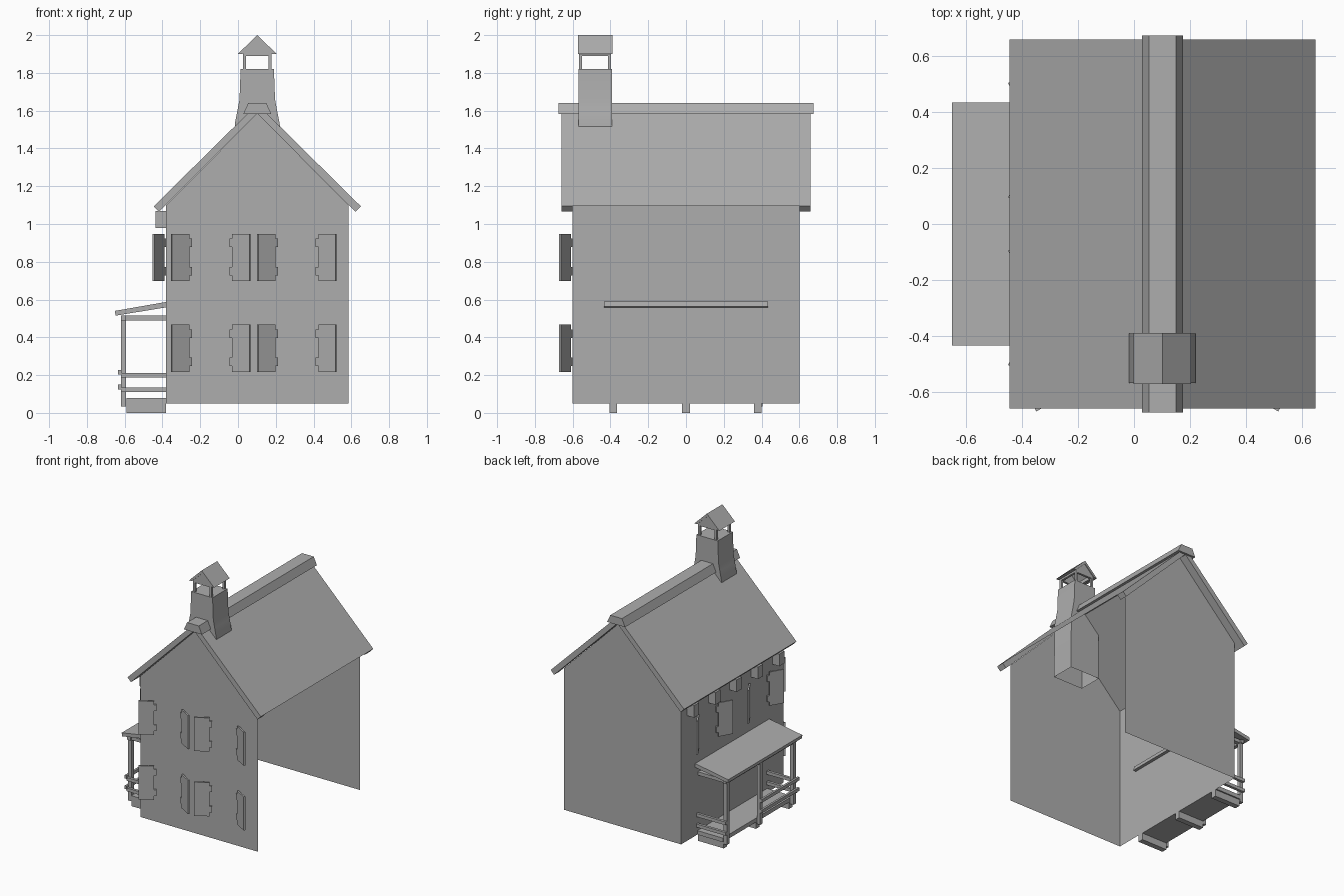
import bpy, bmesh, math
from mathutils import Vector

if "Cube" in bpy.data.objects:
    bpy.data.objects.remove(bpy.data.objects["Cube"])

V = Vector

GREY = bpy.data.materials.new("dark_grey")
GREY.diffuse_color = (0.42, 0.42, 0.42, 1)
GREY.use_nodes = True
GREY.node_tree.nodes["Principled BSDF"].inputs["Base Color"].default_value = GREY.diffuse_color


def make(name, verts, faces, closed=True):
    bm = bmesh.new()
    vs = [bm.verts.new(v) for v in verts]
    for f in faces:
        bm.faces.new([vs[i] for i in f])
    if closed:
        bmesh.ops.recalc_face_normals(bm, faces=bm.faces)
    me = bpy.data.meshes.new(name)
    bm.to_mesh(me)
    bm.free()
    me.materials.append(GREY)
    ob = bpy.data.objects.new(name, me)
    bpy.context.collection.objects.link(ob)
    return ob


def prism(name, base, offset):
    """Closed extrusion of a planar outline along an offset vector."""
    n = len(base)
    verts = [V(p) for p in base] + [V(p) + V(offset) for p in base]
    faces = [range(n), range(2 * n - 1, n - 1, -1)]
    faces += [(i, (i + 1) % n, n + (i + 1) % n, n + i) for i in range(n)]
    return make(name, verts, faces)


def prism_y(name, profile, y0, y1):
    return prism(name, [(x, y0, z) for x, z in profile], (0, y1 - y0, 0))


def box(name, x0, x1, y0, y1, z0, z1):
    return prism_y(name, [(x0, z0), (x1, z0), (x1, z1), (x0, z1)], y0, y1)


# Walls: thin shell, open on the right side and underneath
XL, XR, CX, YW = -0.38, 0.584, 0.102, 0.60
gable = [(XL, 0.05), (XR, 0.05), (XR, 1.10), (CX, 1.585), (XL, 1.10)]
make("walls",
     [(x, -YW, z) for x, z in gable] + [(x, YW, z) for x, z in gable],
     [(0, 1, 2, 3, 4), (9, 8, 7, 6, 5), (0, 4, 9, 5)], closed=False)


# Main roof: left slab; right sheet with thick overhangs at both gables
def slope(s):
    return [(CX, 1.585), (CX, 1.635), (CX + s * 0.548, 1.094), (CX + s * 0.52, 1.065)]


prism_y("roof_left", slope(-1), -0.66, 0.66)
(_, _), (rx, rz), (ex, ez), (_, _) = slope(1)
make("roof_right", [(rx, -YW, rz), (ex, -YW, ez), (ex, YW, ez), (rx, YW, rz)],
     [(0, 1, 2, 3)], closed=False)
for s in (-1, 1):
    prism_y("roof_right_overhang", slope(1), s * YW, s * 0.66)
prism_y("ridge_cap", [(0.028, 1.583), (0.176, 1.583), (0.15, 1.64), (0.054, 1.64)],
        -0.675, 0.675)

# Chimney: flared stack, open at the bottom, reaching into the attic
CY0, CY1 = -0.57, -0.393
rings = [(0.122, 1.13), (0.119, 1.53), (0.105, 1.60), (0.094, 1.66),
         (0.088, 1.82), (0.066, 1.82)]
verts, faces = [], []
for i, (h, z) in enumerate(rings):
    e = 0.02 if i == len(rings) - 1 else 0
    verts += [(CX - h, CY0 + e, z), (CX + h, CY0 + e, z),
              (CX + h, CY1 - e, z), (CX - h, CY1 - e, z)]
    if i:
        a, b = 4 * (i - 1), 4 * i
        faces += [(a + k, a + (k + 1) % 4, b + (k + 1) % 4, b + k) for k in range(4)]
faces.append((20, 21, 22, 23))
stack = make("chimney_stack", verts, faces, closed=False)
stack.data.shade_smooth()
stack.data.set_sharp_from_angle(angle=math.radians(30))

# Chimney cap on four little posts, with a filled gable at each end
for sx in (-1, 1):
    x = CX + sx * 0.068
    for y in (CY0 + 0.012, CY1 - 0.012):
        box("chimney_post", x - 0.008, x + 0.008, y - 0.008, y + 0.008, 1.82, 1.90)
    box("cap_side_beam", x - 0.008, x + 0.008, CY0 + 0.004, CY1 - 0.004, 1.89, 1.915)
for y in (CY0 + 0.012, CY1 - 0.012):
    prism_y("cap_gable", [(CX - 0.076, 1.89), (CX + 0.076, 1.89), (CX + 0.076, 1.903),
                          (CX, 1.978), (CX - 0.076, 1.903)], y - 0.008, y + 0.008)
prism_y("chimney_cap",
        [(CX - 0.103, 1.90), (CX, 2.0), (CX + 0.103, 1.90),
         (CX + 0.08, 1.90), (CX, 1.977), (CX - 0.08, 1.90)], CY0 - 0.003, CY1 + 0.003)

# Shutters: notched boards swung 30 degrees off the wall
TILT = math.radians(30)
board = [(0.016, 0), (0.122, 0), (0.122, 0.25), (0.016, 0.25), (0.016, 0.225),
         (0, 0.225), (0, 0.18), (0.016, 0.18), (0.016, 0.075), (0, 0.075),
         (0, 0.03), (0.016, 0.03)]


def shutters(center, along, out):
    for s in (-1, 1):
        hinge = center + along * s * 0.105
        d = along * s * math.cos(TILT) + out * math.sin(TILT)
        t = (out * math.cos(TILT) - along * s * math.sin(TILT)) * 0.012
        prism("shutter", [hinge + d * u + V((0, 0, z)) for u, z in board], t)


for cx in (-0.145, 0.312):
    for z in (0.217, 0.698):
        shutters(V((cx, -YW, z)), V((1, 0, 0)), V((0, -1, 0)))
for cy in (-0.3, 0.3):
    shutters(V((XL, cy, 0.698)), V((0, 1, 0)), V((-1, 0, 0)))

# Eave brackets on the left wall
for i in range(5):
    y = -0.5 + 0.25 * i
    box("eave_bracket", -0.438, XL, y - 0.03, y + 0.03, 0.98, 1.07)

# Porch roof, its edge poking through the wall
prism_y("porch_roof", [(-0.648, 0.515), (-0.36, 0.562), (-0.365, 0.59), (-0.652, 0.54)],
        -0.435, 0.435)

# Porch deck and joists
box("porch_deck", -0.59, XL, -0.41, 0.41, 0.05, 0.08)
for y in (-0.385, 0, 0.38):
    box("porch_joist", -0.59, XL, y - 0.02, y + 0.02, 0, 0.05)

# Porch posts and top beams
for y in (-0.39, 0, 0.39):
    box("porch_post", -0.62, -0.593, y - 0.014, y + 0.014, 0.035, 0.49)
box("porch_front_beam", -0.62, -0.593, -0.415, 0.415, 0.49, 0.515)
for y in (-0.39, 0.39):
    box("porch_side_beam", -0.593, XL, y - 0.014, y + 0.014, 0.49, 0.515)

# Railings: both ends and one half of the front
for z in (0.11, 0.188):
    for y in (-0.412, 0.412):
        box("side_rail", -0.62, XL, y - 0.01, y + 0.01, z, z + 0.024)
    box("front_rail", -0.634, -0.618, -0.425, 0.014, z + 0.015, z + 0.039)
